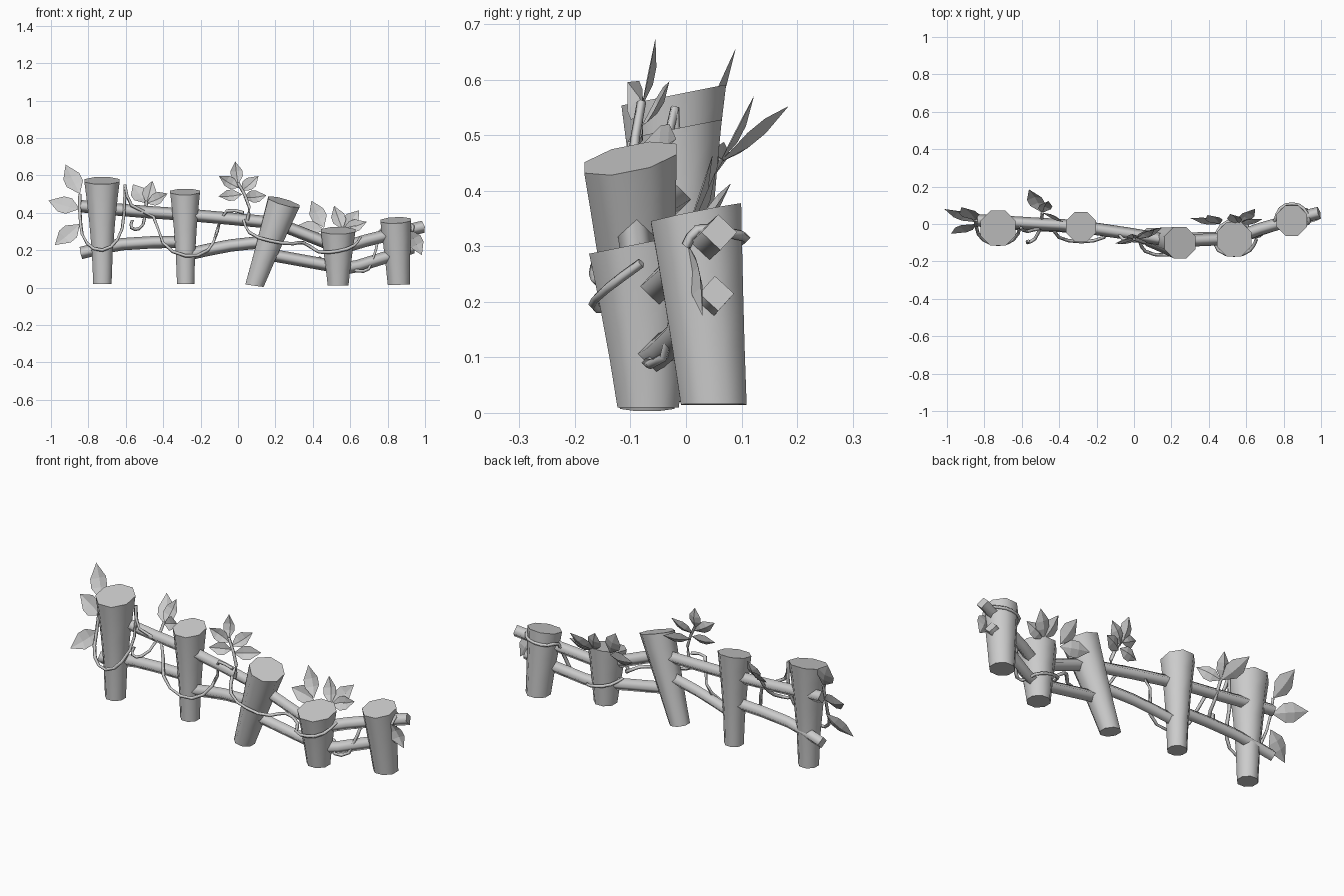
import bpy, bmesh
from math import cos, sin, pi, radians
from mathutils import Vector

cube = bpy.data.objects.get("Cube")
if cube:
    bpy.data.objects.remove(cube, do_unlink=True)

SHADE = (0.6, 0.6, 0.6, 1)
grey = bpy.data.materials.new("plain_grey")
grey.use_nodes = True
grey.diffuse_color = SHADE
grey.node_tree.nodes["Principled BSDF"].inputs["Base Color"].default_value = SHADE

posts = {}


def link_object(name, data):
    data.materials.append(grey)
    ob = bpy.data.objects.new(name, data)
    bpy.context.collection.objects.link(ob)
    bpy.ops.object.select_all(action='DESELECT')
    ob.select_set(True)
    bpy.context.view_layer.objects.active = ob


def link_bmesh(name, bm):
    mesh = bpy.data.meshes.new(name)
    bm.to_mesh(mesh)
    bm.free()
    link_object(name, mesh)


def post(name, foot, head, foot_radius, head_radius, flare=1.1):
    """Eight-sided post that flares upwards, with a cut top sloping to the front."""
    foot, head = Vector(foot), Vector(head)
    posts[name] = foot, head
    lean = (head.x - foot.x) / (head.z - foot.z)
    rings = []
    bm = bmesh.new()
    for t in (0, 0.3, 0.6, 0.85, 1):
        centre = foot.lerp(head, t)
        radius = foot_radius + (head_radius - foot_radius) * t ** flare
        ring = []
        for i in range(8):
            angle = (i + 0.5) * pi / 4
            x, y = radius * cos(angle), radius * sin(angle)
            tilt = y * t * t / 5 - lean * x * (1 + t) / 2.5
            ring.append(bm.verts.new(centre + Vector((x, y, tilt))))
        rings.append(ring)
    for low, high in zip(rings, rings[1:]):
        for i in range(8):
            j = (i + 1) % 8
            bm.faces.new((low[i], low[j], high[j], high[i]))
    bm.faces.new(reversed(rings[0]))
    bm.faces.new(rings[-1])
    link_bmesh(name, bm)
    bpy.ops.object.shade_smooth_by_angle(angle=radians(50))


def axis(name, height):
    """Point on the centre line of a post at a given height."""
    foot, head = posts[name]
    return foot.lerp(head, (height - foot.z) / (head.z - foot.z))


def tube(name, points, radius):
    """Four-sided smooth tube along a path."""
    curve = bpy.data.curves.new(name, 'CURVE')
    curve.dimensions = '3D'
    curve.twist_mode = 'Z_UP'
    curve.bevel_depth = radius
    curve.bevel_resolution = 0
    curve.resolution_u = 2
    curve.use_fill_caps = True
    spline = curve.splines.new('BEZIER')
    spline.bezier_points.add(len(points) - 1)
    for knot, point in zip(spline.bezier_points, points):
        knot.co = point
        knot.handle_left_type = knot.handle_right_type = 'AUTO'
    link_object(name, curve)
    bpy.ops.object.convert(target='MESH')


def rail(name, *points):
    tube(name, points, 0.033)


def vine(name, *points):
    tube(name, points, 0.009)


def loop(name, width, depth, left, right, sag=0):
    """Left-to-right half loop round a post; a negative depth goes behind it."""
    points = []
    for i in range(5):
        t = i / 4
        height = left + (right - left) * t - sag * sin(t * pi)
        offset = Vector((-width * cos(t * pi), -depth * sin(t * pi), 0))
        points.append(axis(name, height) + offset)
    return points


def leaf(name, base, tip):
    """Pointed leaf, folded a little along its midrib."""
    along = tip - base
    side = along.cross(Vector((0, -1, 0.4))).normalized() * along.length / 4
    fold = side.cross(along).normalized() * 0.012
    bm = bmesh.new()
    root, end = bm.verts.new(base), bm.verts.new(tip)
    lower, upper = [], []
    for row, t in ((lower, 0.35), (upper, 0.6)):
        for s in (-1, 0, 1):
            row.append(bm.verts.new(base + along * t + side * s - fold * (s == 0)))
    for i in (0, 1):
        bm.faces.new((root, lower[i], lower[i + 1]))
        bm.faces.new((lower[i], upper[i], upper[i + 1], lower[i + 1]))
        bm.faces.new((upper[i], end, upper[i + 1]))
    link_bmesh(name, bm)


def cluster(name, root, step, length, leaves):
    """Leaves fanned from a stem; each is an angle seen from the front and a backward lean."""
    for i, (angle, lean) in enumerate(leaves.items()):
        base = Vector(root) + Vector(step) * i
        direction = Vector((cos(radians(angle)), lean, sin(radians(angle))))
        leaf(f"{name}_{i + 1}", base, base + direction * length)


# Five leaning posts
post("tall_post", (-0.725, -0.025, 0.02), (-0.727, -0.022, 0.572), 0.053, 0.102, flare=1.6)
post("second_post", (-0.28, -0.015, 0.02), (-0.283, -0.015, 0.512), 0.05, 0.086, flare=1.6)
post("tilted_post", (0.088, -0.07, 0.01), (0.245, -0.1, 0.458), 0.053, 0.09)
post("short_post", (0.535, -0.068, 0.01), (0.535, -0.082, 0.305), 0.06, 0.1)
post("end_post", (0.86, 0.05, 0.015), (0.843, 0.018, 0.36), 0.064, 0.088)

# Upper rails
rail("upper_rail_left", (-0.84, 0.02, 0.435), (-0.5, 0, 0.405), axis("second_post", 0.39),
     axis("tilted_post", 0.345))
rail("upper_rail_middle", axis("tilted_post", 0.345), axis("short_post", 0.215))
rail("upper_rail_right", axis("short_post", 0.205), (0.68, -0.025, 0.25), (0.99, 0.06, 0.325))

# Lower rails
rail("lower_rail_left", (-0.84, 0.02, 0.185), (-0.62, 0, 0.232), axis("second_post", 0.245))
rail("lower_rail_second", axis("second_post", 0.175), (-0.04, -0.05, 0.225),
     axis("tilted_post", 0.245))
rail("lower_rail_third", axis("tilted_post", 0.18), axis("short_post", 0.11))
rail("lower_rail_right", axis("short_post", 0.1), (0.64, -0.04, 0.115), (0.935, 0.055, 0.215))

# Creeping vines
vine("tall_post_vine", (-0.845, 0.02, 0.5), *loop("tall_post", 0.115, 0.085, 0.34, 0.38, sag=0.16),
     (-0.605, -0.02, 0.55))
vine("hook_vine", (-0.565, -0.09, 0.36), (-0.57, -0.1, 0.32), (-0.53, -0.08, 0.315),
     (-0.5, 0, 0.37), (-0.49, 0.06, 0.46))
vine("second_post_vine", (-0.605, -0.02, 0.55), (-0.57, -0.04, 0.44),
     *loop("second_post", 0.17, 0.08, 0.38, 0.3, sag=0.17), (-0.06, -0.08, 0.41), (0.03, -0.09, 0.4))
vine("sprig_stem", (0.05, -0.1, 0.36), (0.06, -0.1, 0.43), (0, -0.08, 0.56))
vine("tilted_post_vine", *loop("tilted_post", 0.18, 0.08, 0.36, 0.24, sag=0.05),
     *loop("short_post", 0.12, 0.09, 0.2, 0.27, sag=0.04))
vine("end_post_vine", *loop("short_post", 0.1, -0.09, 0.16, 0.09), (0.7, -0.04, 0.1),
     *loop("end_post", 0.09, -0.085, 0.3, 0.33), (0.93, 0, 0.3))

# Leaf clusters
cluster("left_end_leaf", (-0.845, 0.02, 0.5), (0, -0.01, -0.08), 0.175, {116: 0.4, 165: 0.4, 220: -0.3})
cluster("back_leaf", (-0.49, 0.06, 0.45), (0, 0, 0), 0.125, {125: 1, 75: 0.5, 25: -0.4})
cluster("middle_leaf", (0, -0.08, 0.55), (0.007, 0, -0.017), 0.125,
        {97: 0.2, 150: -0.2, 40: 0.4, 185: -0.2, 5: 0.5})
cluster("short_post_left_leaf", (0.46, 0, 0.32), (0, 0, -0.01), 0.16, {115: 0.3, 175: 0.2})
cluster("short_post_right_leaf", (0.56, 0, 0.31), (0, 0, 0), 0.135, {50: 0.6, 18: 0.2, 110: 0.4})
cluster("right_end_leaf", (0.92, 0, 0.31), (0, 0, 0), 0.15, {-65: 0.2})
